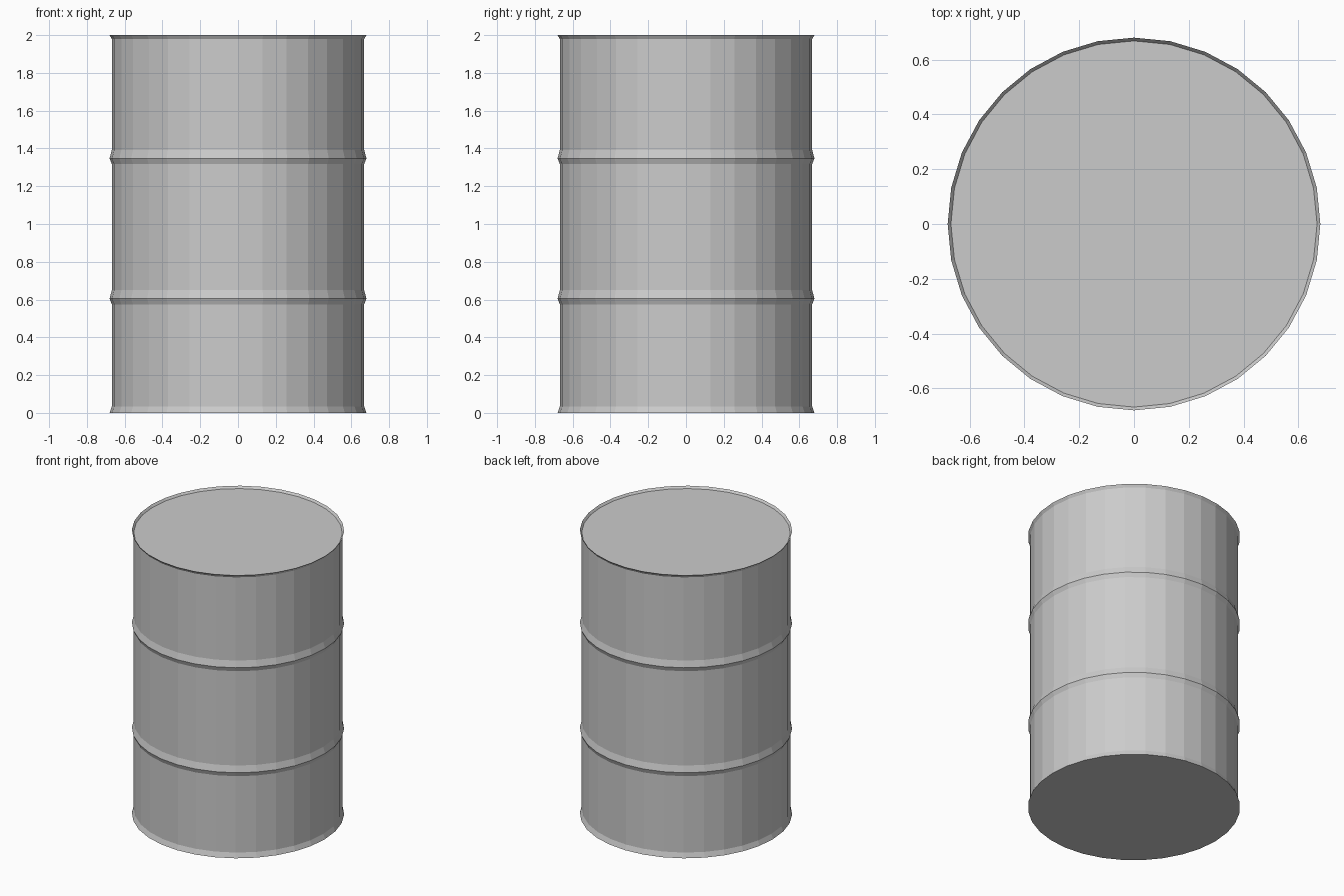
import bpy, bmesh
from math import sin, cos, tau

if "Cube" in bpy.data.objects:
    bpy.data.objects.remove(bpy.data.objects["Cube"])

SIDES = 32
BODY, RIM = 0.668, 0.68


def lathe(name, profile):
    """Revolve an (r, z) profile around z and cap both ends."""
    bm = bmesh.new()
    rings = [[bm.verts.new((r * cos(tau * i / SIDES), r * sin(tau * i / SIDES), z))
              for i in range(SIDES)] for r, z in profile]
    for a, b in zip(rings, rings[1:]):
        for i in range(SIDES):
            j = (i + 1) % SIDES
            bm.faces.new((a[i], a[j], b[j], b[i]))
    bm.faces.new(rings[0][::-1])
    bm.faces.new(rings[-1])
    mesh = bpy.data.meshes.new(name)
    bm.to_mesh(mesh)
    bm.free()
    obj = bpy.data.objects.new(name, mesh)
    bpy.context.collection.objects.link(obj)
    return obj


def rib(z):
    """Raised hoop around the barrel wall."""
    return [(BODY, z - 0.03), (RIM, z), (BODY, z + 0.045)]


# Barrel: flared foot, two ribs, flared top rim and slightly sunken lid
profile = [(RIM, 0), (BODY, 0.035)]
profile += rib(0.605) + rib(1.347)
profile += [(BODY, 1.98), (RIM, 2.0), (BODY, 1.985)]
lathe("barrel", profile)
